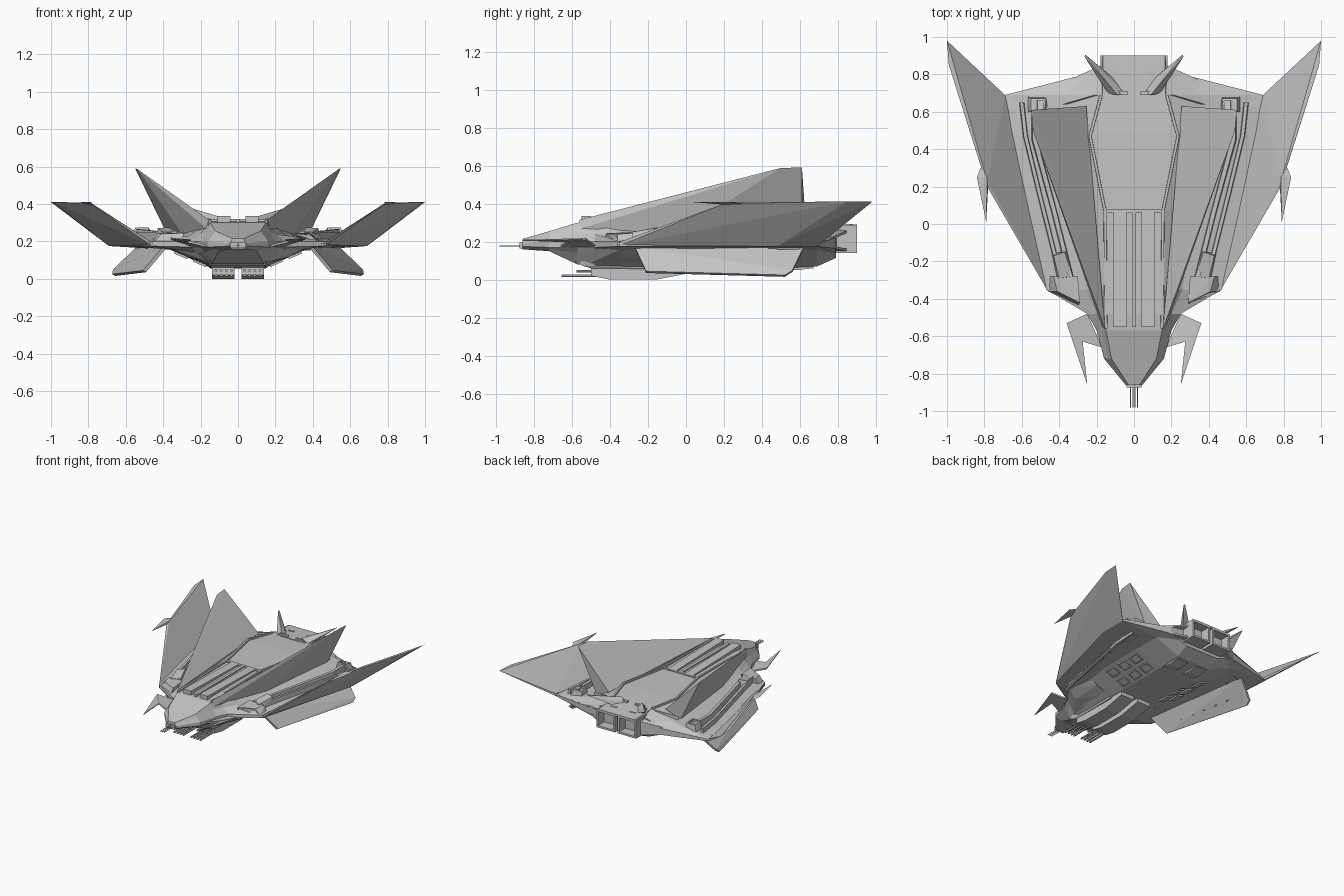
import bpy, bmesh, math
from mathutils import Vector

grey = bpy.data.materials.new("hull_grey")
grey.diffuse_color = (0.55, 0.55, 0.55, 1)


def finish(name, bm):
    bmesh.ops.recalc_face_normals(bm, faces=bm.faces)
    me = bpy.data.meshes.new(name)
    bm.to_mesh(me)
    bm.free()
    me.materials.append(grey)
    ob = bpy.data.objects.new(name, me)
    bpy.context.collection.objects.link(ob)
    return ob


def solid(name, groups, recess=None, mirror=True):
    """Convex solids from point groups, mirrored in x; optional recessed face (dir, inset, depth)."""
    bm = bmesh.new()
    for pts in groups:
        for s in ((1, -1) if mirror else (1,)):
            vs = [bm.verts.new((p[0] * s, p[1], p[2])) for p in pts]
            r = bmesh.ops.convex_hull(bm, input=vs)
            dead = {g for g in r["geom_interior"] + r["geom_unused"] if isinstance(g, bmesh.types.BMVert)}
            bmesh.ops.delete(bm, geom=list(dead), context='VERTS')
    bmesh.ops.dissolve_limit(bm, angle_limit=0.01, verts=bm.verts, edges=bm.edges)
    bmesh.ops.recalc_face_normals(bm, faces=bm.faces)
    if recess:
        d = Vector(recess[0])
        bm.normal_update()
        faces = [f for f in bm.faces if f.normal.dot(d) > 0.85]
        bmesh.ops.inset_individual(bm, faces=faces, thickness=recess[1])
        r = bmesh.ops.extrude_discrete_faces(bm, faces=faces)
        for f in r["faces"]:
            bmesh.ops.translate(bm, verts=f.verts, vec=-d * recess[2])
    return finish(name, bm)


def box(x0, x1, y0, y1, z0, z1):
    return [(x, y, z) for x in (x0, x1) for y in (y0, y1) for z in (z0, z1)]


def sheet(pts, t):
    """Thin slab: points doubled at +-t in z."""
    return [(x, y, z + d) for x, y, z in pts for d in (t, -t)]


def rail(path, w, h):
    """Bars following a path of (x, y, z)."""
    return [[(x + dx, y, z + dz) for x, y, z in (a, b) for dx, dz in
             ((-w, -0.04), (w, -0.04), (-w * .6, h), (w * .6, h))] for a, b in zip(path, path[1:])]


# fuselage: y, top x z, shoulder x z, edge x ztop zbottom, mid x z, keel x z
sections = [
    (-.86, .03, .215, .035, .2, .045, .19, .175, .04, .165, .03, .16),
    (-.72, .12, .255, .14, .23, .16, .20, .17, .13, .16, .10, .15),
    (-.57, .15, .30, .17, .25, .20, .20, .17, .18, .14, .14, .08),
    (-.48, .16, .31, .20, .24, .25, .20, .17, .22, .14, .15, .075),
    (-.35, .16, .31, .26, .23, .47, .20, .175, .30, .15, .15, .07),
    (.07, .165, .31, .32, .24, .58, .20, .175, .36, .155, .15, .065),
    (.48, .24, .31, .36, .25, .69, .195, .175, .36, .155, .15, .06),
    (.69, .18, .30, .36, .25, .69, .19, .175, .36, .155, .15, .07),
    (.79, .17, .28, .25, .25, .30, .22, .165, .22, .14, .15, .115),
]
bm = bmesh.new()
rings = []
for y, tx, tz, sx, sz, ex, e1, e2, mx, mz, kx, kz in sections:
    half = [(tx, tz), (sx, sz), (ex, e1), (ex, e2), (mx, mz), (kx, kz)]
    rings.append([bm.verts.new((x, y, z)) for x, z in half + [(-x, z) for x, z in reversed(half)]])
for a, b in zip(rings, rings[1:]):
    for i in range(12):
        j = (i + 1) % 12
        bm.faces.new((a[i], a[j], b[j], b[i]))
bm.faces.new(rings[0])
bm.faces.new(rings[-1])
finish("fuselage", bm)

# outer wings, rising outward, with forward spikes
solid("outer_wing", [
    [(.46, -.36, .195), (.46, -.36, .175), (.69, .48, .205), (.69, .48, .175), (.69, .69, .195), (.69, .69, .175),
     (1, .98, .41), (.99, .85, .412), (.785, .23, .405), (.785, .2, .40)],
    [(.79, .01, .41), (.78, .2, .395), (.785, .25, .41), (.84, .25, .41), (.82, .3, .40)]])

# upper fins
solid("upper_fin", [[(.155, -.56, .315), (.17, -.55, .27), (.25, .45, .305), (.255, .63, .30), (.38, .61, .24),
                     (.30, -.05, .24), (.55, .61, .59), (.54, .5, .588)]])

# lower fins, with small fittings on the outer face
solid("lower_fin", [[(x + d, y, z + d * .6) for x, y, z in
                     ((.39, -.27, .17), (.50, -.21, .04), (.665, .52, .02), (.66, .56, .045), (.53, .62, .17))
                     for d in (-.008, .008)]])
solid("lower_fin_stud", [box(x, x + .012, y, y + .025, .075, .083) for x, y in
                         ((.487 + .178 * (y + .05), y) for y in (-.05, .06, .17, .28, .39))])

# front canards with forward spikes
solid("canard", [sheet([(.17, -.66, .175), (.25, -.48, .18), (.36, -.53, .215), (.27, -.63, .20)], .006),
                 sheet([(.36, -.53, .215), (.275, -.62, .20), (.25, -.86, .208)], .003)])

# dorsal bars, side rails and centre spine
solid("dorsal_bar", [[(x, y, z) for x in (.04, .11) for y, z in ((-.55, .29), (-.55, .335), (.06, .30), (.06, .32))]])
solid("dorsal_rail", rail([(.15, -.56, .30), (.155, .07, .31), (.235, .47, .31), (.175, .69, .30)], .012, .012))
solid("spine", [box(-.012, .012, -.55, .07, .29, .32)], mirror=False)
solid("dorsal_step", [box(-.15, .15, .06, .08, .29, .32)], mirror=False)

# armour pods: parallel rails with end blocks over the side decks
solid("deck_rail_inner", rail([(.34, -.28, .225), (.43, .08, .225), (.53, .45, .235), (.53, .66, .235)], .02, .03))
solid("deck_rail_outer", rail([(.39, -.30, .22), (.50, .14, .22), (.58, .47, .22), (.60, .65, .215)], .016, .03))
solid("deck_front_block", [[(.32, -.29, .2), (.41, -.3, .2), (.36, -.14, .2), (.44, -.16, .2),
                            (.33, -.28, .25), (.40, -.29, .25), (.37, -.15, .275), (.43, -.17, .27)]],
      recess=((0, -1, 0), .012, .03))
solid("deck_rear_block", [[(.46, .60, .2), (.57, .60, .2), (.47, .68, .2), (.57, .68, .2),
                           (.48, .60, .275), (.55, .60, .275), (.47, .67, .26), (.55, .67, .26)]],
      recess=((0, 0, 1), .014, .02))
solid("side_intake", [[(.30, -.44, .185), (.46, -.36, .185), (.30, -.30, .185), (.46, -.28, .185),
                       (.29, -.42, .245), (.41, -.36, .24), (.30, -.28, .25), (.43, -.28, .245)]],
      recess=((.4, -.9, 0), .01, .04))
solid("rear_rib", rail([(.20, .69, .27), (.37, .64, .245)], .015, .03))

# engines and the rear flank housings
solid("engine", [box(.012, .18, .70, .90, .14, .285)], recess=((0, 1, 0), .022, .08))
solid("engine_cap", [[(x, y, z) for x, y, z in ((0, .68, .305), (.17, .68, .30), (0, .90, .29), (.165, .90, .29),
                                                (0, .68, .26), (.18, .68, .26), (0, .9, .275), (.175, .9, .275))]])
solid("rear_flank", [[(.17, .70, .15), (.17, .85, .15), (.35, .77, .165), (.36, .70, .165),
                      (.17, .70, .27), (.17, .85, .26), (.35, .77, .225), (.36, .70, .24)]],
      recess=((.4, .9, 0), .018, .05))
solid("rear_edge", [[(.34, .70, .165), (.35, .77, .17), (.69, .69, .175), (.66, .62, .175),
                     (.34, .70, .24), (.35, .77, .22), (.69, .69, .19), (.66, .62, .20)]])

# tail antenna blades
solid("tail_blade", [[(.05, .70, .295), (.14, .70, .295), (.09, .69, .33), (.11, .78, .29), (.155, .76, .29),
                      (.26, .905, .38), (.265, .895, .38)]])
solid("tail_blade_foot", [box(.035, .115, .69, .71, .29, .315), box(.06, .11, .80, .815, .28, .30)])


# barrels as thin six-sided rods along y
def rod(x, z, y0, y1, r):
    return [(x + r * math.cos(k * math.pi / 3), y, z + r * math.sin(k * math.pi / 3))
            for k in range(6) for y in (y0, y1)]


solid("nose_barrel", [rod(x, .178, -.98, -.84, .0025) for x in (.006, .018)])
solid("nose_mount", [box(.002, .04, -.875, -.84, .165, .195)])
solid("gun_barrel", [rod(x, z, -.655 + .08 * (z > .03), -.42, .008)
                     for x in (.035, .062, .09, .118) for z in (.02, .045)])

# belly gun pods and chin housing
solid("gun_pod", [[(x, y, z) for x in (.018, .14) for y, z in
                   ((-.50, .06), (-.50, .02), (-.40, 0), (-.16, 0), (.02, .035), (.02, .07))]])
solid("chin_housing", [[(x * s, y, z) for s in (1, -1) for x, y, z in
                        ((.155, -.58, .15), (.15, -.55, .075), (.14, -.50, .06), (.15, -.1, .055),
                         (.165, -.05, .1), (.17, -.5, .14))]], mirror=False)
solid("chin_port", [box(x, x + .035, -.585, -.54, .09, .135) for x in (.02, .065, .11)],
      recess=((0, -1, 0), .007, .02))
solid("chin_cheek", [[(.16, -.56, .16), (.24, -.48, .16), (.36, -.33, .165), (.34, -.1, .16),
                      (.16, -.50, .09), (.27, -.35, .115), (.28, -.1, .12), (.16, -.1, .08)]])


# belly vents on the sloped underside, and rear keel blocks
def belly(x0, x1, y0, y1):
    return [(x, y, .065 + (x - .15) * .43 + d) for x in (x0, x1) for y in (y0, y1) for d in (-.012, .02)]


solid("belly_vent", [belly(x, x + .07, y, y + .09) for x in (.17, .27) for y in (.08, .21, .34)],
      recess=((.37, 0, -.93), .012, .015))
solid("keel_block", [[(x, y, z) for x in (.04, .14) for y, z in
                      ((.50, .06), (.58, .05), (.67, .06), (.67, .10), (.50, .10))]],
      recess=((0, 1, 0), .01, .03))
solid("wing_root_vent", [box(.45, .55, .48, .60, .16, .185)], recess=((0, 0, -1), .015, .012))
